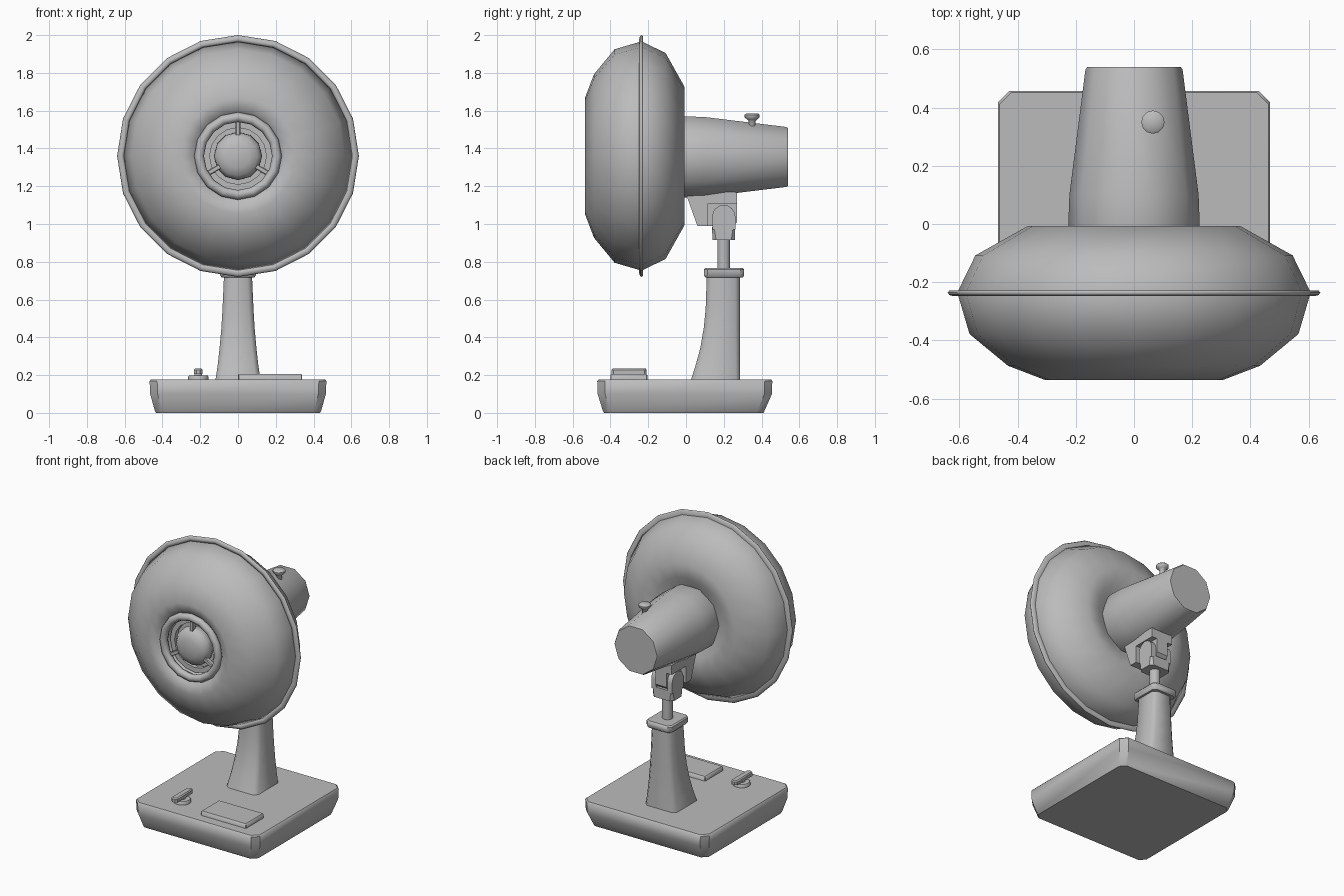
import bpy, bmesh, math

if "Cube" in bpy.data.objects:
    bpy.data.objects.remove(bpy.data.objects["Cube"])

grey = bpy.data.materials.new("plain grey")
grey.diffuse_color = (0.5, 0.5, 0.5, 1)
grey.use_nodes = True
grey.node_tree.nodes["Principled BSDF"].inputs["Base Color"].default_value = grey.diffuse_color


def finish(name, bm, angle):
    bmesh.ops.remove_doubles(bm, verts=bm.verts[:], dist=1e-5)
    bmesh.ops.recalc_face_normals(bm, faces=bm.faces[:])
    me = bpy.data.meshes.new(name)
    bm.to_mesh(me)
    bm.free()
    me.materials.append(grey)
    me.shade_smooth()
    me.set_sharp_from_angle(angle=math.radians(angle))
    ob = bpy.data.objects.new(name, me)
    bpy.context.collection.objects.link(ob)
    return ob


def skin(name, rings, angle=40, caps=True, loop=False):
    """Bridge equal-sized rings of points, optionally capped or closed."""
    bm = bmesh.new()
    vs = [[bm.verts.new(p) for p in ring] for ring in rings]
    n = len(vs[0])
    pairs = list(zip(vs, vs[1:])) + ([(vs[-1], vs[0])] if loop else [])
    for a, b in pairs:
        for i in range(n):
            j = (i + 1) % n
            bm.faces.new((a[i], a[j], b[j], b[i]))
    if caps and not loop:
        bm.faces.new(vs[0])
        bm.faces.new(vs[-1])
    return finish(name, bm, angle)


def turned(name, profile, n, centre, axis="Z", **kw):
    """Revolve (radius, height) pairs around an axis through centre (a, b)."""
    rings = []
    for r, h in profile:
        ring = []
        for i in range(n):
            t = 2 * math.pi * i / n
            a, b = centre[0] + r * math.cos(t), centre[1] + r * math.sin(t)
            ring.append((a, b, h) if axis == "Z" else (a, h, b))
        rings.append(ring)
    return skin(name, rings, **kw)


def block(name, levels, angle=40):
    """Stack rectangles with cut corners: (z, x0, x1, y0, y1, cut)."""
    rings = []
    for z, x0, x1, y0, y1, c in levels:
        rings.append([(x0 + c, y0, z), (x1 - c, y0, z), (x1, y0 + c, z), (x1, y1 - c, z),
                      (x1 - c, y1, z), (x0 + c, y1, z), (x0, y1 - c, z), (x0, y0 + c, z)])
    return skin(name, rings, angle)


def plate(name, outline, x0, x1, angle=40):
    """Extrude a (y, z) outline along x."""
    return skin(name, [[(x, y, z) for y, z in outline] for x in (x0, x1)], angle)


HEAD = (0, 1.36)

# Base
block("base", [(0, -.435, .435, -.435, .41, .035), (.01, -.44, .44, -.44, .415, .035),
               (.10, -.465, .465, -.468, .455, .04), (.168, -.468, .468, -.47, .457, .04),
               (.176, -.462, .462, -.464, .451, .04)])

# Switch panel and speed knob
block("switch_panel", [(.17, 0, .34, -.40, -.205, .004), (.2, 0, .34, -.40, -.205, .004),
                       (.206, .005, .335, -.395, -.21, .004)])
turned("knob_base", [(.055, .17), (.055, .19), (.05, .197)], 12, (-.21, -.3))
turned("knob_stem", [(.02, .19), (.02, .215)], 10, (-.21, -.3))
block("knob_grip", [(.207, -.232, -.188, -.395, -.208, .012),
                    (.228, -.232, -.188, -.395, -.208, .012),
                    (.235, -.226, -.194, -.389, -.214, .01)])

# Post with flared foot, collar and stem
block("post", [(.17, -.12, .12, .025, .287, .025), (.25, -.108, .108, .05, .287, .025),
               (.34, -.098, .098, .075, .286, .025), (.45, -.088, .088, .094, .286, .025),
               (.55, -.082, .082, .104, .286, .025), (.73, -.074, .074, .11, .285, .025)], 50)
block("post_collar", [(.718, -.088, .088, .102, .302, .02), (.73, -.095, .095, .094, .308, .02),
                      (.758, -.095, .095, .094, .308, .02), (.766, -.088, .088, .1, .302, .02)])
turned("stem", [(.034, .75), (.034, .93)], 12, (0, .2))

# Tilt fork: solid foot with two rounded cheeks
block("fork_foot", [(.915, -.078, .078, .14, .26, .02), (.985, -.078, .078, .138, .26, .01)])
arch = [(.2 + .061 * math.cos(t), 1.04 + .061 * math.sin(t))
        for t in [math.pi * i / 8 for i in range(9)]]
for side, x in (("left", -.078), ("right", .043)):
    plate("fork_cheek_" + side, arch + [(.139, .97), (.261, .97)], x, x + .035)

# Motor bracket and its narrow tongue between the cheeks
plate("bracket", [(.005, 1.145), (.06, .99), (.115, .99), (.115, 1.105), (.27, 1.105),
                  (.27, 1.168), (.1, 1.17), (.02, 1.165)], -.08, .08)
plate("bracket_tongue", [(.11, .99), (.25, .99), (.27, 1.01), (.27, 1.12), (.11, 1.12)], -.042, .042)

# Motor housing
turned("motor_housing", [(.2, -.12), (.226, -.01), (.222, .1), (.167, .53), (.161, .54)],
       10, (0, 1.355), "Y", angle=50)

# Oscillation knob on the housing
turned("oscillation_knob", [(.018, 1.49), (.018, 1.545), (.026, 1.553), (.04, 1.565),
                            (.04, 1.578), (.03, 1.586)], 12, (.065, .35), angle=50)

# Guard shell: rounded doughnut dipping in towards the motor and the hub
turned("guard", [(.18, -.06), (.27, -.022), (.365, -.007), (.545, -.108), (.607, -.235),
                 (.565, -.378), (.433, -.487), (.305, -.536), (.25, -.52), (.205, -.48),
                 (.19, -.43)], 20, HEAD, "Y", angle=80, caps=False)
turned("guard_rim", [(.605, -.228), (.634, -.228), (.64, -.236), (.634, -.244),
                     (.62, -.248), (.605, -.244)], 20, HEAD, "Y", angle=80, loop=True)

# Front ring around the hub
tube = [(.206 + .026 * math.cos(t), -.505 + .026 * math.sin(t))
        for t in [2 * math.pi * i / 8 for i in range(8)]]
turned("front_ring", tube, 16, HEAD, "Y", angle=80, loop=True)
turned("ring_inner_lip", [(.15, -.47), (.182, -.47), (.182, -.44), (.15, -.44)],
       16, HEAD, "Y", loop=True)
turned("hub_backing", [(.195, -.42), (.195, -.43)], 16, HEAD, "Y")

# Domed hub
turned("hub_dome", [(.115, -.425), (.128, -.46), (.126, -.49), (.105, -.515),
                    (.065, -.53), (.0, -.535)], 12, HEAD, "Y", angle=80, caps=False)

# Three spokes from hub to ring
for i in range(3):
    ob = block("spoke_%d" % (i + 1), [(.1, -.013, .013, -.505, -.475, .004),
                                      (.19, -.013, .013, -.505, -.475, .004)])
    ob.location = (0, 0, HEAD[1])
    ob.rotation_euler = (0, i * math.tau / 3, 0)
